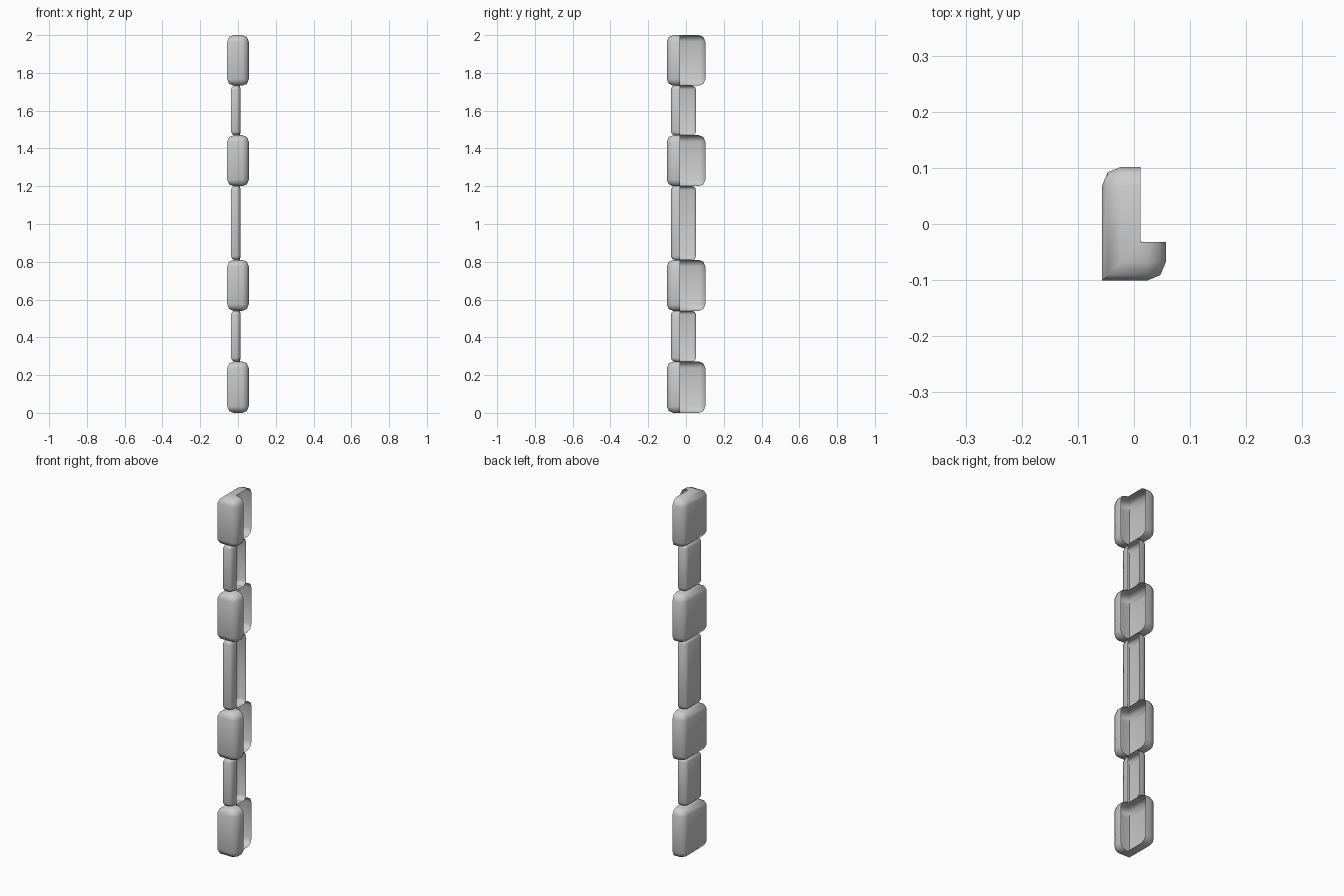
import bpy, bmesh
from math import sin, cos, pi, radians

if "Cube" in bpy.data.objects:
    bpy.data.objects.remove(bpy.data.objects["Cube"])

SEG = 2             # bevel segments
INNER_X = 0.0115    # all stones end at the same inner wall plane


def leg_loop(length, z0, z1, inset, depth, radius):
    """Open outline of one leg: mitre bottom -> rounded end -> mitre top."""
    pts = [(depth, z0 + inset)]
    rad = radius - inset
    for zc, start in ((z0 + radius, -pi / 2), (z1 - radius, 0)):
        for k in range(SEG + 1):
            a = start + k * pi / 2 / SEG
            u = length - radius + rad * cos(a)
            pts.append((max(u, depth), zc + rad * sin(a)))
    pts.append((depth, z1 - inset))
    return pts


def corner_stone(name, left, right, front, back, z0, z1, radius):
    """Hollow L-shaped stone wrapped round the outer corner."""
    depth_end = INNER_X - left
    rings = [(radius * (1 - sin(t)), radius * (1 - cos(t)))
             for t in (k * pi / 2 / SEG for k in range(SEG + 1))]
    rings.append((0, depth_end))
    bm = bmesh.new()
    for side in (False, True):
        length = back - front if side else right - left
        loops = []
        for inset, d in rings:
            loop = []
            for u, z in leg_loop(length, z0, z1, inset, d, radius):
                co = (left + d, front + u, z) if side else (left + u, front + d, z)
                loop.append(bm.verts.new(co))
            loops.append(loop)
        # flat outer face, then rounded rim and skirt
        faces = [loops[0]]
        for a, b in zip(loops, loops[1:]):
            faces += [[a[i], b[i], b[i + 1], a[i + 1]] for i in range(len(a) - 1)]
        for f in faces:
            bm.faces.new(f[::-1] if side else f)
    bmesh.ops.remove_doubles(bm, verts=bm.verts, dist=0.0002)
    bmesh.ops.dissolve_degenerate(bm, edges=bm.edges, dist=0.0001)
    me = bpy.data.meshes.new(name)
    bm.to_mesh(me)
    bm.free()
    ob = bpy.data.objects.new(name, me)
    bpy.context.collection.objects.link(ob)
    bpy.ops.object.select_all(action='DESELECT')
    ob.select_set(True)
    bpy.context.view_layer.objects.active = ob
    bpy.ops.object.shade_smooth_by_angle(angle=radians(60))


# large projecting stones
for i, (z0, z1) in enumerate(((0, 0.272), (0.54, 0.81), (1.20, 1.47), (1.732, 2.0))):
    corner_stone(f"large_stone_{i + 1}", -0.057, 0.057, -0.101, 0.102, z0, z1, 0.034)

# small recessed stones between them
for i, (z0, z1) in enumerate(((0.272, 0.54), (0.81, 1.20), (1.47, 1.732))):
    corner_stone(f"small_stone_{i + 1}", -0.037, 0.013, -0.08, 0.053, z0, z1, 0.02)
